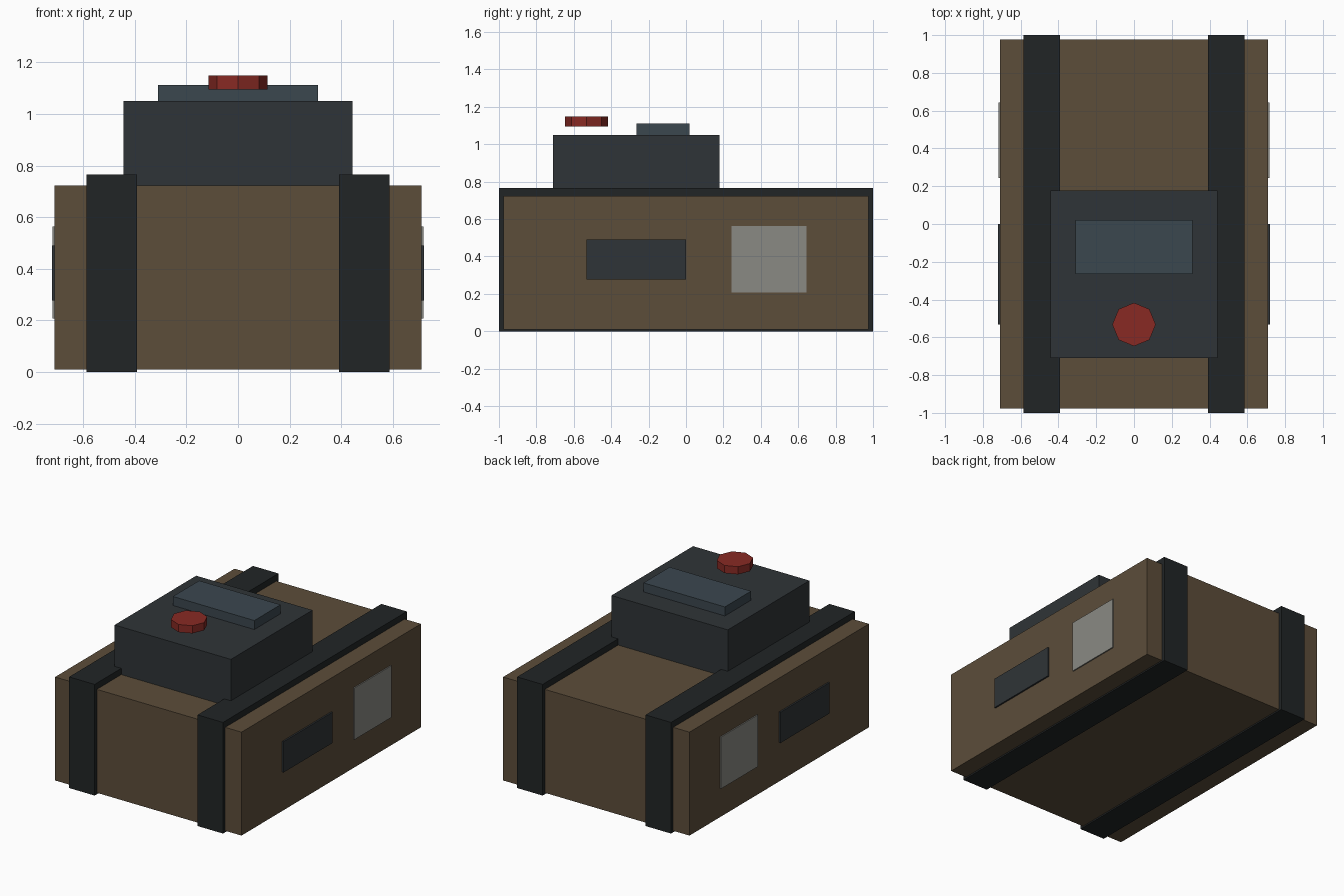
import bpy
from mathutils import Color

if "Cube" in bpy.data.objects:
    bpy.data.objects.remove(bpy.data.objects["Cube"])


def material(name, rgb):
    m = bpy.data.materials.new(name)
    c = Color([v / 255 for v in rgb]).from_srgb_to_scene_linear()
    m.diffuse_color = (c.r, c.g, c.b, 1)
    m.use_nodes = True
    m.node_tree.nodes["Principled BSDF"].inputs["Base Color"].default_value = m.diffuse_color
    return m


brown = material("brown", (92, 77, 58))
black = material("black", (33, 37, 38))
slate = material("slate", (47, 52, 55))
glass = material("blue_grey", (59, 71, 79))
pale = material("pale_grey", (138, 138, 132))
red = material("red", (136, 42, 36))


def box(name, x, y, z, mat):
    """Box spanning the given (min, max) ranges."""
    bpy.ops.mesh.primitive_cube_add(
        size=1, location=[(a + b) / 2 for a, b in (x, y, z)])
    o = bpy.context.object
    o.name = name
    o.scale = [b - a for a, b in (x, y, z)]
    bpy.ops.object.transform_apply(location=False, rotation=False, scale=True)
    o.data.materials.append(mat)
    return o


# Main case
box("case", (-0.71, 0.71), (-0.976, 0.976), (0.01, 0.722), brown)

# Straps and side panels, repeated on both sides
for side, s in (("left", -1), ("right", 1)):
    def span(a, b):
        return tuple(sorted((s * a, s * b)))
    box(side + "_strap", span(0.392, 0.586), (-1, 1), (0, 0.765), black)
    box(side + "_dark_panel", span(0.70, 0.721), (-0.533, 0), (0.278, 0.49), slate)
    box(side + "_label", span(0.70, 0.718), (0.243, 0.643), (0.207, 0.563), pale)

# Control unit with display on top
box("control_unit", (-0.443, 0.443), (-0.71, 0.178), (0.70, 1.05), slate)
box("display", (-0.31, 0.31), (-0.265, 0.02), (1.04, 1.112), glass)

# Octagonal button, hovering just above the unit
bpy.ops.mesh.primitive_cylinder_add(
    vertices=8, radius=0.115, depth=0.053, location=(0, -0.532, 1.1215))
button = bpy.context.object
button.name = "button"
button.data.materials.append(red)
